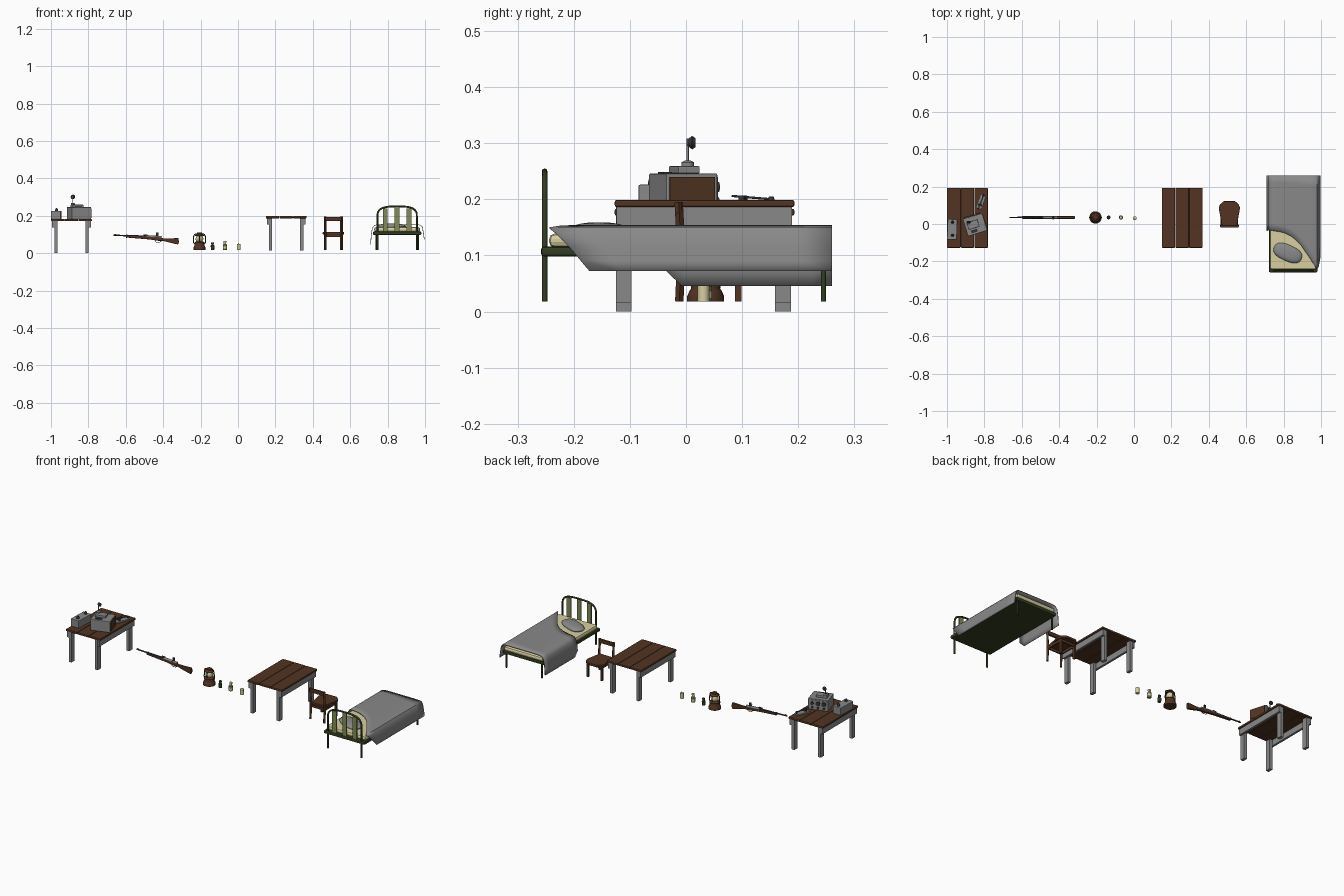
import bpy, bmesh, math
from mathutils import Matrix, Vector


def mat(name, r, g, b):
    m = bpy.data.materials.new(name)
    m.diffuse_color = (r, g, b, 1)
    return m


WOOD = mat("brown wood", 0.084, 0.034, 0.016)
GREY = mat("grey", 0.25, 0.25, 0.25)
CREAM = mat("cream", 0.68, 0.62, 0.35)
GREEN = mat("dark green", 0.032, 0.048, 0.015)
OLIVE = mat("olive green", 0.22, 0.26, 0.09)
DARK = mat("dark metal", 0.035, 0.035, 0.037)


def finish(name, bm, m, smooth=False, bevel=0):
    bmesh.ops.recalc_face_normals(bm, faces=bm.faces)
    me = bpy.data.meshes.new(name)
    bm.to_mesh(me)
    bm.free()
    ob = bpy.data.objects.new(name, me)
    bpy.context.collection.objects.link(ob)
    me.materials.append(m)
    if bevel:
        b = ob.modifiers.new("bevel", 'BEVEL')
        b.width, b.segments = bevel, 2
    if smooth:
        bpy.context.view_layer.objects.active = ob
        ob.select_set(True)
        bpy.ops.object.shade_smooth_by_angle(angle=math.radians(40))
        ob.select_set(False)
    return ob


def box(name, x, y, z, m, bevel=0, rot=0, pivot=(0, 0)):
    """Box from (min, max) ranges, optionally turned about a vertical pivot."""
    bm = bmesh.new()
    bmesh.ops.create_cube(bm, size=1)
    for v in bm.verts:
        v.co = [(r[0] + r[1]) / 2 + c * (r[1] - r[0]) for r, c in zip((x, y, z), v.co)]
    p = Vector((*pivot, 0))
    bmesh.ops.rotate(bm, verts=bm.verts, cent=p, matrix=Matrix.Rotation(rot, 3, 'Z'))
    return finish(name, bm, m, bevel=bevel)


def lathe(name, x, y, profile, m, n=20):
    """Turn (radius, z) pairs about a vertical axis and cap both ends."""
    bm = bmesh.new()
    rings = [[bm.verts.new((x + r * math.cos(2 * math.pi * i / n),
                            y + r * math.sin(2 * math.pi * i / n), z)) for i in range(n)]
             for r, z in profile]
    for a, b in zip(rings, rings[1:]):
        for i in range(n):
            bm.faces.new((a[i], a[(i + 1) % n], b[(i + 1) % n], b[i]))
    bm.faces.new(rings[0])
    bm.faces.new(rings[-1])
    return finish(name, bm, m, True)


def rod(name, a, b, r, m, r2=None, n=12):
    a, b = Vector(a), Vector(b)
    d = b - a
    bm = bmesh.new()
    bmesh.ops.create_cone(bm, cap_ends=True, segments=n, radius1=r, radius2=r if r2 is None else r2,
                          depth=d.length,
                          matrix=Matrix.Translation((a + b) / 2) @ d.to_track_quat('Z', 'Y').to_matrix().to_4x4())
    return finish(name, bm, m, True)


def tube(name, pts, r, m):
    cu = bpy.data.curves.new(name, 'CURVE')
    cu.dimensions, cu.bevel_depth, cu.bevel_resolution, cu.use_fill_caps = '3D', r, 2, True
    s = cu.splines.new('POLY')
    s.points.add(len(pts) - 1)
    for p, c in zip(s.points, pts):
        p.co = (*c, 1)
    cu.materials.append(m)
    ob = bpy.data.objects.new(name, cu)
    bpy.context.collection.objects.link(ob)


def prism(name, pts, axis, lo, hi, m, bevel=0):
    """Extrude a 2D outline: axis 'y' takes (x, z) points, axis 'z' takes (x, y)."""
    bm = bmesh.new()
    put = (lambda p, h: (p[0], h, p[1])) if axis == 'y' else (lambda p, h: (p[0], p[1], h))
    a = [bm.verts.new(put(p, lo)) for p in pts]
    b = [bm.verts.new(put(p, hi)) for p in pts]
    bm.faces.new(a)
    bm.faces.new(b)
    for i in range(len(a)):
        j = (i + 1) % len(a)
        bm.faces.new((a[i], a[j], b[j], b[i]))
    return finish(name, bm, m, bevel=bevel)


# Two plank tables
def table(name, x0, z0):
    w = 0.219 / 3
    for i in range(3):
        box(name + "_plank", (x0 + i * w + 0.0006, x0 + (i + 1) * w - 0.0006), (-0.127, 0.193),
            (z0 + 0.171, z0 + 0.183), WOOD, 0.003)
    for lx, rx in ((0.018, 0.006), (0.184, 0.201)):
        box(name + "_rail", (x0 + rx, x0 + rx + 0.012), (-0.124, 0.189), (z0 + 0.138, z0 + 0.171), GREY)
        for y in (-0.125, 0.159):
            box(name + "_leg", (x0 + lx, x0 + lx + 0.017), (y, y + 0.028), (z0, z0 + 0.171), GREY)


table("radio_table", -1.0, 0)
table("dining_table", 0.148, 0.0155)

# Radio set, turned on its table
T, C = 0.183, (-0.85, -0.005)
A = math.radians(17)


def on_radio(name, x, y, z, m, bevel=0):
    box(name, (C[0] + x[0], C[0] + x[1]), (C[1] + y[0], C[1] + y[1]), z, m, bevel, A, C)


on_radio("radio_case", (-0.054, 0.054), (-0.048, 0.048), (T, 0.246), GREY, 0.003)
on_radio("radio_side_panel", (0.053, 0.057), (-0.042, 0.042), (T + 0.006, 0.24), WOOD)
on_radio("radio_front_panel", (-0.048, 0.048), (0.047, 0.050), (T + 0.006, 0.24), GREY)
on_radio("radio_top_unit", (-0.04, 0.02), (-0.015, 0.025), (0.246, 0.259), GREY, 0.002)
on_radio("radio_top_vent", (-0.03, 0.004), (-0.038, -0.022), (0.246, 0.249), DARK)
turn = Matrix.Rotation(A, 3, 'Z')
for x, z, r in ((-0.032, 0.222, 0.012), (0.0, 0.222, 0.012), (0.032, 0.222, 0.009),
                (-0.032, 0.198, 0.006), (0.0, 0.198, 0.006), (0.032, 0.198, 0.006)):
    a, b = (turn @ Vector((x, y, 0)) + Vector((*C, z)) for y in (0.048, 0.056))
    rod("radio_dial", a, b, r, DARK)

# Microphone on a stem
lathe("microphone_base", -0.883, 0.003, [(0.011, 0.258), (0.011, 0.266), (0.005, 0.269)], GREY)
rod("microphone_stem", (-0.883, 0.003, 0.262), (-0.883, 0.003, 0.308), 0.002, GREY)
rod("microphone_head", (-0.883, 0.003, 0.301), (-0.883, 0.011, 0.301), 0.006, DARK, 0.012)
rod("microphone_grille", (-0.883, 0.011, 0.301), (-0.883, 0.017, 0.301), 0.012, DARK, 0.008)

# Small battery box with two knobs
box("battery_box", (-0.998, -0.946), (-0.084, 0.026), (T, 0.226), GREY, 0.003, math.radians(-2), (-0.972, -0.03))
for y in (-0.06, 0.01):
    lathe("battery_knob", -0.97, y, [(0.008, 0.226), (0.007, 0.234), (0.003, 0.241)], DARK, 12)

# Telegraph key
K, P = math.radians(-20), (-0.818, 0.118)
box("key_base", (-0.833, -0.803), (0.08, 0.157), (T, 0.192), GREY, 0.002, K, P)
box("key_bridge", (-0.828, -0.808), (0.095, 0.106), (0.192, 0.207), DARK, 0.002, K, P)
rod("key_lever", (-0.832, 0.082, 0.206), (-0.804, 0.154, 0.2), 0.002, DARK)
lathe("key_knob", -0.805, 0.152, [(0.003, 0.19), (0.006, 0.2), (0.004, 0.205)], DARK, 12)

# Rifle
prism("rifle_stock", [(-0.60, 0.094), (-0.60, 0.084), (-0.47, 0.073), (-0.425, 0.066), (-0.40, 0.066),
                      (-0.37, 0.058), (-0.32, 0.046), (-0.316, 0.06), (-0.318, 0.081), (-0.36, 0.079),
                      (-0.40, 0.079), (-0.42, 0.086), (-0.47, 0.089)], 'y', 0.028, 0.042, WOOD, 0.003)
rod("rifle_barrel", (-0.665, 0.035, 0.096), (-0.43, 0.035, 0.088), 0.0035, DARK, 0.005)
rod("rifle_receiver", (-0.49, 0.035, 0.090), (-0.408, 0.035, 0.085), 0.0065, GREY)
rod("rifle_bolt", (-0.435, 0.035, 0.088), (-0.432, 0.022, 0.094), 0.002, GREY)
box("rifle_rear_sight", (-0.505, -0.485), (0.032, 0.038), (0.092, 0.1), DARK)
box("rifle_scope_mount", (-0.438, -0.425), (0.031, 0.039), (0.09, 0.11), DARK, 0.002)
box("rifle_front_sight", (-0.66, -0.653), (0.034, 0.036), (0.096, 0.103), DARK)
for x in (-0.597, -0.53):
    rod("rifle_band", (x, 0.035, 0.0905 - (x + 0.597) * 0.06), (x + 0.005, 0.035, 0.09 - (x + 0.597) * 0.06), 0.0085, DARK)
tube("rifle_trigger_guard", [(-0.445, 0.035, 0.071), (-0.44, 0.035, 0.06), (-0.42, 0.035, 0.058),
                             (-0.408, 0.035, 0.066)], 0.0015, DARK)

# Lantern
lx, ly = -0.206, 0.035
lathe("lantern_base", lx, ly, [(0.033, 0.018), (0.033, 0.027), (0.029, 0.036), (0.026, 0.041), (0.027, 0.056),
                               (0.022, 0.061), (0.014, 0.064)], WOOD, 24)
lathe("lantern_globe", lx, ly, [(0.014, 0.062), (0.020, 0.070), (0.021, 0.079), (0.016, 0.092)], CREAM, 24)
lathe("lantern_cap", lx, ly, [(0.022, 0.091), (0.025, 0.094), (0.019, 0.101), (0.014, 0.103), (0.013, 0.109),
                              (0.006, 0.111)], WOOD, 24)
for s in (-1, 1):
    tube("lantern_side_frame", [(lx + s * r, ly, z) for r, z in
                                ((0.026, 0.05), (0.032, 0.056), (0.031, 0.09), (0.026, 0.101), (0.014, 0.104))],
         0.0028, WOOD)
for y in (-0.021, 0.021):
    rod("lantern_guard", (lx, ly + y, 0.058), (lx, ly + y, 0.094), 0.0016, DARK)

# Bottle, jar and candle stub
lathe("dark_bottle", -0.136, ly, [(0.009, 0.018), (0.010, 0.04), (0.006, 0.044), (0.006, 0.048), (0.008, 0.05),
                                  (0.008, 0.056)], GREEN, 16)
lathe("jar_body", -0.07, ly, [(0.010, 0.018), (0.011, 0.02), (0.011, 0.045), (0.007, 0.049)], OLIVE, 16)
lathe("jar_label", -0.07, ly, [(0.0113, 0.024), (0.0113, 0.036)], CREAM, 16)
lathe("jar_neck", -0.07, ly, [(0.007, 0.049), (0.007, 0.056), (0.008, 0.057), (0.008, 0.065)], CREAM, 16)
lathe("candle_stub", 0.004, 0.031, [(0.0105, 0.018), (0.0105, 0.048), (0.008, 0.05)], CREAM, 16)
rod("candle_wick", (0.004, 0.031, 0.049), (0.004, 0.031, 0.054), 0.001, DARK)

# Chair, facing the back of the scene
cx = 0.51
half = [(0.04, -0.008), (0.057, 0.085), (0.05, 0.105), (0.03, 0.122)]
prism("chair_seat", [(cx + x, y) for x, y in half] + [(cx - x, y) for x, y in reversed(half)],
      'z', 0.1, 0.113, WOOD, 0.003)
for s in (-1, 1):
    box("chair_front_leg", (cx + s * 0.044 - 0.006, cx + s * 0.044 + 0.006), (0.087, 0.099), (0.018, 0.102), WOOD)
    for (y0, z0), (y1, z1) in (((-0.012, 0.018), (-0.008, 0.105)), ((-0.008, 0.1), (-0.013, 0.195))):
        rod("chair_back_post", (cx + s * 0.044, y0, z0), (cx + s * 0.044, y1, z1), 0.0075, WOOD, n=4)
    box("chair_side_stretcher", (cx + s * 0.044 - 0.003, cx + s * 0.044 + 0.003), (-0.008, 0.092), (0.086, 0.1), WOOD)
box("chair_top_rail", (cx - 0.048, cx + 0.048), (-0.018, -0.007), (0.172, 0.194), WOOD, 0.002)
for y in (-0.01, 0.09):
    box("chair_cross_stretcher", (cx - 0.044, cx + 0.044), (y, y + 0.006), (0.086, 0.1), WOOD)

# Bed frame, legs and arched headboard
bx = 0.851
box("bed_frame", (0.722, 0.98), (-0.258, 0.255), (0.098, 0.116), GREEN, 0.005)
for x in (-0.112, 0.112):
    rod("bed_foot_leg", (bx + x, 0.245, 0.018), (bx + x, 0.245, 0.1), 0.0045, GREEN)
arch = [(0.106 * math.copysign(abs(math.cos(a)) ** 0.6, math.cos(a)), 0.195 + 0.055 * math.sin(a) ** 0.75)
        for a in (math.pi * i / 18 for i in range(19)) if math.sin(a) > 0.01]
tube("headboard_hoop", [(bx + 0.106, -0.252, 0.018)] + [(bx + x, -0.252, z) for x, z in arch]
     + [(bx - 0.106, -0.252, 0.018)], 0.005, GREEN)
for x, top in ((-0.064, 0.24), (0, 0.249), (0.064, 0.24)):
    box("headboard_slat", (bx + x - 0.013, bx + x + 0.013), (-0.255, -0.249), (0.108, top), OLIVE)
box("mattress", (0.728, 0.974), (-0.244, 0.255), (0.114, 0.139), CREAM, 0.01)

# Pillow
bm = bmesh.new()
bmesh.ops.create_uvsphere(bm, u_segments=24, v_segments=12, radius=1)
for v in bm.verts:
    x, y, z = v.co
    v.co = (math.copysign(abs(x) ** 0.8, x) * 0.08, math.copysign(abs(y) ** 0.8, y) * 0.043, z * 0.016)
bmesh.ops.rotate(bm, verts=bm.verts, matrix=Matrix.Rotation(math.radians(-24), 3, 'Z'))
bmesh.ops.translate(bm, verts=bm.verts, vec=(0.822, -0.155, 0.143))
finish("pillow", bm, GREY, True)

# Blanket: cross-section (x, z) with the head edge (start y) folded back on one side
section = [(0.709, 0.046, -0.008), (0.711, 0.075, -0.038), (0.714, 0.11, -0.035), (0.719, 0.135, -0.033),
           (0.728, 0.147, -0.034), (0.742, 0.152, -0.036), (0.775, 0.153, -0.041), (0.805, 0.153, -0.048),
           (0.847, 0.153, -0.07), (0.872, 0.153, -0.092), (0.895, 0.153, -0.117), (0.938, 0.153, -0.18),
           (0.965, 0.152, -0.222), (0.978, 0.149, -0.243), (0.986, 0.138, -0.23), (0.99, 0.115, -0.208),
           (0.994, 0.09, -0.187), (0.996, 0.072, -0.172)]
bm = bmesh.new()
N = 8
rows = [[bm.verts.new((x, y + (0.26 - y) * i / N, z)) for i in range(N + 1)] for x, z, y in section]
for a, b in zip(rows, rows[1:]):
    for i in range(N):
        bm.faces.new((a[i], a[i + 1], b[i + 1], b[i]))
blanket = finish("blanket", bm, GREY, True)
s = blanket.modifiers.new("thickness", 'SOLIDIFY')
s.thickness, s.offset = 0.003, 0
